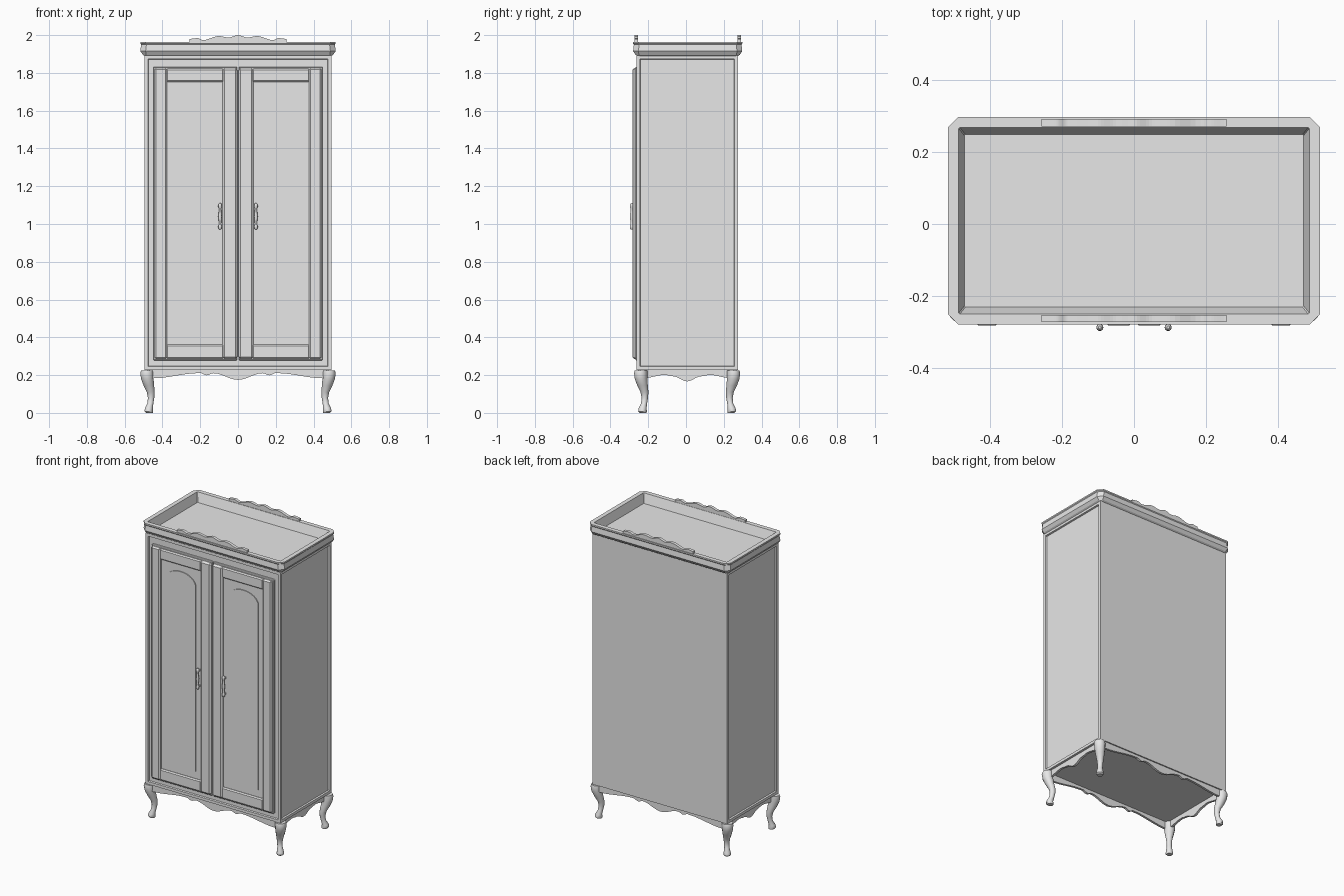
import bpy, bmesh, math
from mathutils import Vector

if "Cube" in bpy.data.objects:
    bpy.data.objects.remove(bpy.data.objects["Cube"])

CY = 0.006  # depth centre of the carcass
grey = bpy.data.materials.new("painted_grey")
grey.diffuse_color = (0.8, 0.8, 0.8, 1)
grey.use_nodes = True
grey.node_tree.nodes["Principled BSDF"].inputs["Base Color"].default_value = grey.diffuse_color


def finish(name, bm, smooth=False):
    bmesh.ops.recalc_face_normals(bm, faces=bm.faces)
    mesh = bpy.data.meshes.new(name)
    bm.to_mesh(mesh)
    bm.free()
    mesh.materials.append(grey)
    ob = bpy.data.objects.new(name, mesh)
    bpy.context.collection.objects.link(ob)
    if smooth:
        bpy.ops.object.select_all(action='DESELECT')
        ob.select_set(True)
        bpy.context.view_layer.objects.active = ob
        bpy.ops.object.shade_smooth_by_angle(angle=math.radians(40))
    return ob


def box(name, x, y, z, bevel=0):
    bm = bmesh.new()
    bmesh.ops.create_cube(bm, size=1)
    for v in bm.verts:
        v.co = Vector([sum(r) / 2 + c * abs(r[1] - r[0]) for c, r in zip(v.co, (x, y, z))])
    ob = finish(name, bm)
    if bevel:
        m = ob.modifiers.new("bevel", 'BEVEL')
        m.width, m.segments = bevel, 1
    return ob


def loft(name, rings, smooth=False):
    bm = bmesh.new()
    loops = [[bm.verts.new(p) for p in ring] for ring in rings]
    n = len(loops[0])
    for a, b in zip(loops, loops[1:]):
        for i in range(n):
            j = (i + 1) % n
            bm.faces.new((a[i], a[j], b[j], b[i]))
    bm.faces.new(loops[0])
    bm.faces.new(loops[-1])
    return finish(name, bm, smooth)


def plate(name, outline, at, thick, axis='y'):
    """Board cut from an outline (u, z); extruded along y or x."""
    def place(u, d, z):
        return (u, d, z) if axis == 'y' else (d, u, z)
    return loft(name, [[place(u, d, z) for u, z in outline] for d in (at, at + thick)])


def curve(half, steps=6):
    """Mirror a half edge (u, z) and ease it into a flowing line."""
    pts = []
    for (u0, z0), (u1, z1) in zip(half, half[1:]):
        for k in range(steps):
            t = k / steps
            pts.append((u0 + (u1 - u0) * t, z0 + (z1 - z0) * (1 - math.cos(math.pi * t)) / 2))
    pts.append(half[-1])
    return [(-u, z) for u, z in reversed(pts[1:])] + pts


# carcass with sunken side panels and door opening
bm = bmesh.new()
bmesh.ops.create_cube(bm, size=1)
for v in bm.verts:
    v.co = Vector((v.co.x * 0.99, v.co.y * 0.538 + CY, v.co.z * 1.665 + 1.0605))
bm.normal_update()
sides = [f for f in bm.faces if abs(f.normal.x) > 0.9 or f.normal.y < -0.9]
bmesh.ops.inset_individual(bm, faces=sides, thickness=0.026)
bmesh.ops.inset_individual(bm, faces=sides, thickness=0.004, depth=-0.01)
finish("carcass", bm)


# cornice with chamfered corners and a sunken top tray
def chamfered(hx, hy, c, z):
    q = [(hx, hy - c), (hx - c, hy)]
    pts = q + [(-x, y) for x, y in reversed(q)]
    pts += [(-x, -y) for x, y in pts]
    return [(x, y + 0.009, z) for x, y in pts]


loft("cornice", [chamfered(*r) for r in (
    (0.495, 0.267, 0.012, 1.89), (0.504, 0.276, 0.018, 1.896), (0.517, 0.289, 0.028, 1.915),
    (0.513, 0.285, 0.028, 1.95), (0.517, 0.289, 0.028, 1.955), (0.517, 0.289, 0.028, 1.964),
    (0.488, 0.260, 0.003, 1.964), (0.472, 0.240, 0.003, 1.905))])

# scrolled crests on the cornice
crest = curve([(0, 2.0), (0.05, 1.987), (0.1, 1.995), (0.185, 1.974), (0.215, 1.984), (0.257, 1.98)])
crest += [(0.257, 1.96), (-0.257, 1.96)]
plate("front_crest", crest, -0.273, 0.02)
plate("back_crest", crest, 0.272, 0.02)

# scalloped aprons under the carcass
long_edge = curve([(0, 0.175), (0.13, 0.21), (0.165, 0.199), (0.2, 0.211), (0.455, 0.183)])
long_edge += [(0.455, 0.235), (-0.455, 0.235)]
plate("front_apron", long_edge, -0.255, 0.015)
plate("back_apron", long_edge, 0.252, 0.015)
short_edge = curve([(0, 0.167), (0.075, 0.194), (0.12, 0.201), (0.225, 0.185)])
short_edge += [(0.225, 0.235), (-0.225, 0.235)]
short_edge = [(u + CY, z) for u, z in short_edge]
plate("right_apron", short_edge, 0.465, 0.015, 'x')
plate("left_apron", short_edge, -0.48, 0.015, 'x')

# cabriole legs: (height, outward shift, radius)
leg = ((0.0, -0.003, 0.018), (0.008, 0.0, 0.023), (0.025, 0.0, 0.021), (0.05, -0.008, 0.016),
       (0.08, -0.012, 0.017), (0.11, -0.010, 0.021), (0.145, 0.0, 0.028),
       (0.18, 0.008, 0.033), (0.21, 0.010, 0.035), (0.225, 0.008, 0.033))
for sx, nx in ((-1, "left"), (1, "right")):
    for sy, ny in ((-1, "front"), (1, "back")):
        rings = []
        for z, d, r in leg:
            cx, cy = sx * (0.472 + d), CY + sy * (0.236 + d)
            rings.append([(cx + r * math.cos(a * math.tau / 12),
                           cy + r * math.sin(a * math.tau / 12), z) for a in range(12)])
        loft(f"{ny}_{nx}_leg", rings, True)

# doors
for s, n in ((-1, "left"), (1, "right")):
    def dx(a, b):
        return (s * a, s * b)
    box(f"{n}_door_back", dx(0.004, 0.448), (-0.268, -0.245), (0.278, 1.832), 0.004)
    box(f"{n}_outer_stile", dx(0.376, 0.442), (-0.283, -0.25), (0.285, 1.826), 0.009)
    box(f"{n}_inner_stile", dx(0.003, 0.082), (-0.283, -0.25), (0.285, 1.826), 0.011)
    box(f"{n}_top_rail", dx(0.075, 0.38), (-0.279, -0.25), (1.752, 1.823), 0.007)
    box(f"{n}_bottom_rail", dx(0.075, 0.38), (-0.279, -0.25), (0.287, 0.362), 0.007)
    # arched raised panel
    arch = [(s * 0.23 + 0.11 * math.cos(math.pi * k / 16),
             1.635 + 0.074 * math.sin(math.pi * k / 16)) for k in range(17)]
    arch += [(s * 0.23 - 0.11, 0.412), (s * 0.23 + 0.11, 0.412)]
    plate(f"{n}_arched_panel", arch, -0.274, 0.01)
    # turned handle on two mounts; it sits on the panel edge of the inner stile
    hx = s * 0.095
    grip = ((0.97, 0.004), (0.976, 0.009), (0.988, 0.010), (0.998, 0.006), (1.018, 0.007),
            (1.04, 0.010), (1.062, 0.007), (1.082, 0.006), (1.092, 0.010),
            (1.104, 0.009), (1.11, 0.004))
    loft(f"{n}_handle", [[(hx + r * math.cos(a * math.tau / 10),
                           -0.288 + r * math.sin(a * math.tau / 10), z) for a in range(10)]
                         for z, r in grip], True)
    for z in (0.988, 1.092):
        box(f"{n}_handle_mount", (hx - 0.006, hx + 0.006), (-0.286, -0.262), (z - 0.006, z + 0.006))
